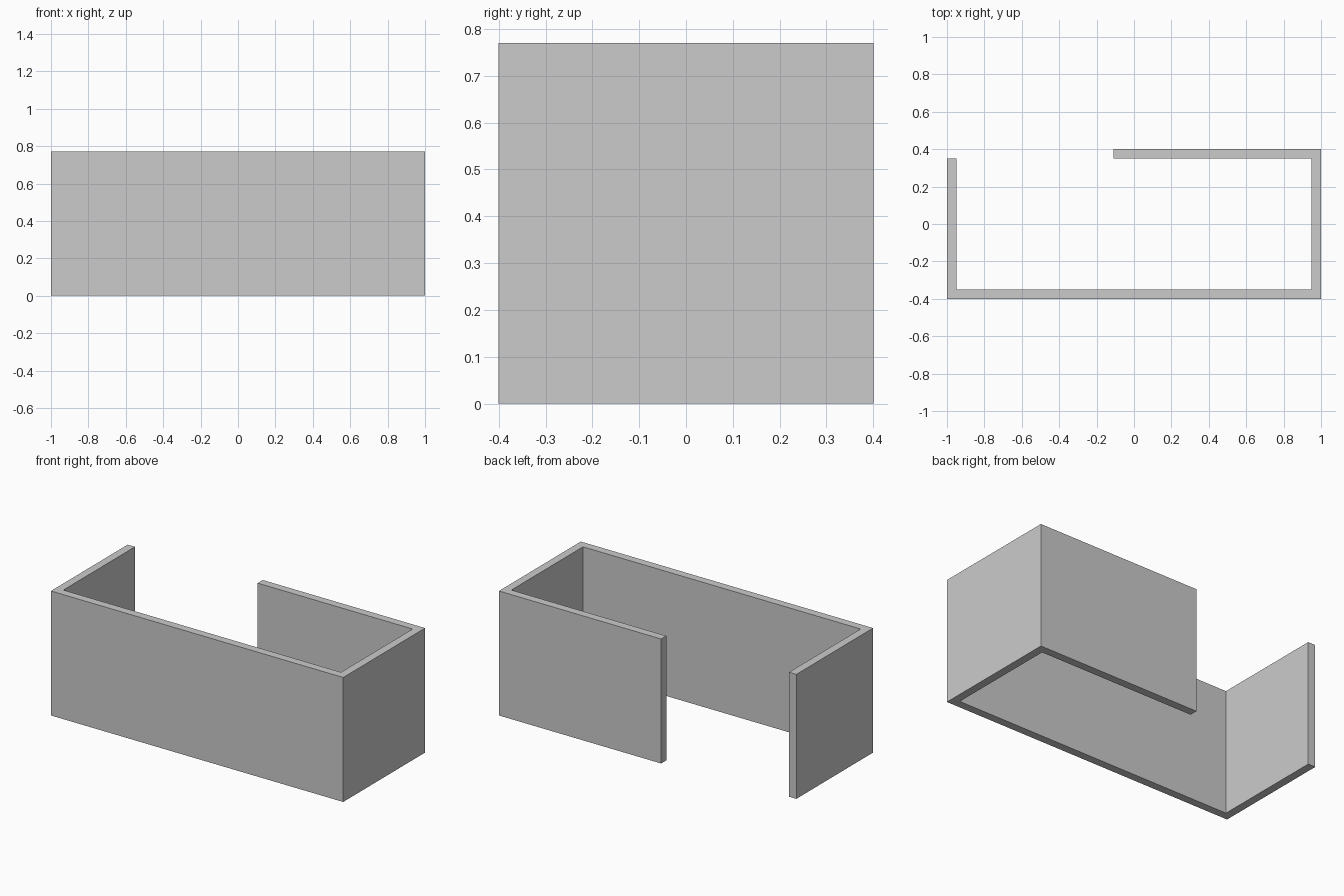
import bpy
import bmesh

if "Cube" in bpy.data.objects:
    bpy.data.objects.remove(bpy.data.objects["Cube"])

HEIGHT = 0.77
T = 0.05            # wall thickness
X, Y = 1.0, 0.4     # outer half sizes
GAP_X = -0.11       # free end of the back wall

grey = bpy.data.materials.new("light grey")
grey.diffuse_color = (0.6, 0.6, 0.6, 1.0)
grey.use_nodes = True
grey.node_tree.nodes["Principled BSDF"].inputs["Base Color"].default_value = grey.diffuse_color

# Floor plan of the continuous wall, counter-clockwise
plan = [
    (-X, -Y), (X, -Y), (X, Y), (GAP_X, Y), (GAP_X, Y - T), (X - T, Y - T),
    (X - T, -Y + T), (-X + T, -Y + T), (-X + T, Y - T), (-X, Y - T),
]

# Extrude the plan upward into the wall shell
bm = bmesh.new()
base = bm.faces.new([bm.verts.new((x, y, 0)) for x, y in plan])
ext = bmesh.ops.extrude_face_region(bm, geom=[base], use_keep_orig=True)
top = [v for v in ext["geom"] if isinstance(v, bmesh.types.BMVert)]
bmesh.ops.translate(bm, verts=top, vec=(0, 0, HEIGHT))
bmesh.ops.recalc_face_normals(bm, faces=bm.faces)

mesh = bpy.data.meshes.new("open_wall")
bm.to_mesh(mesh)
bm.free()
mesh.materials.append(grey)
bpy.context.collection.objects.link(bpy.data.objects.new("open_wall", mesh))
